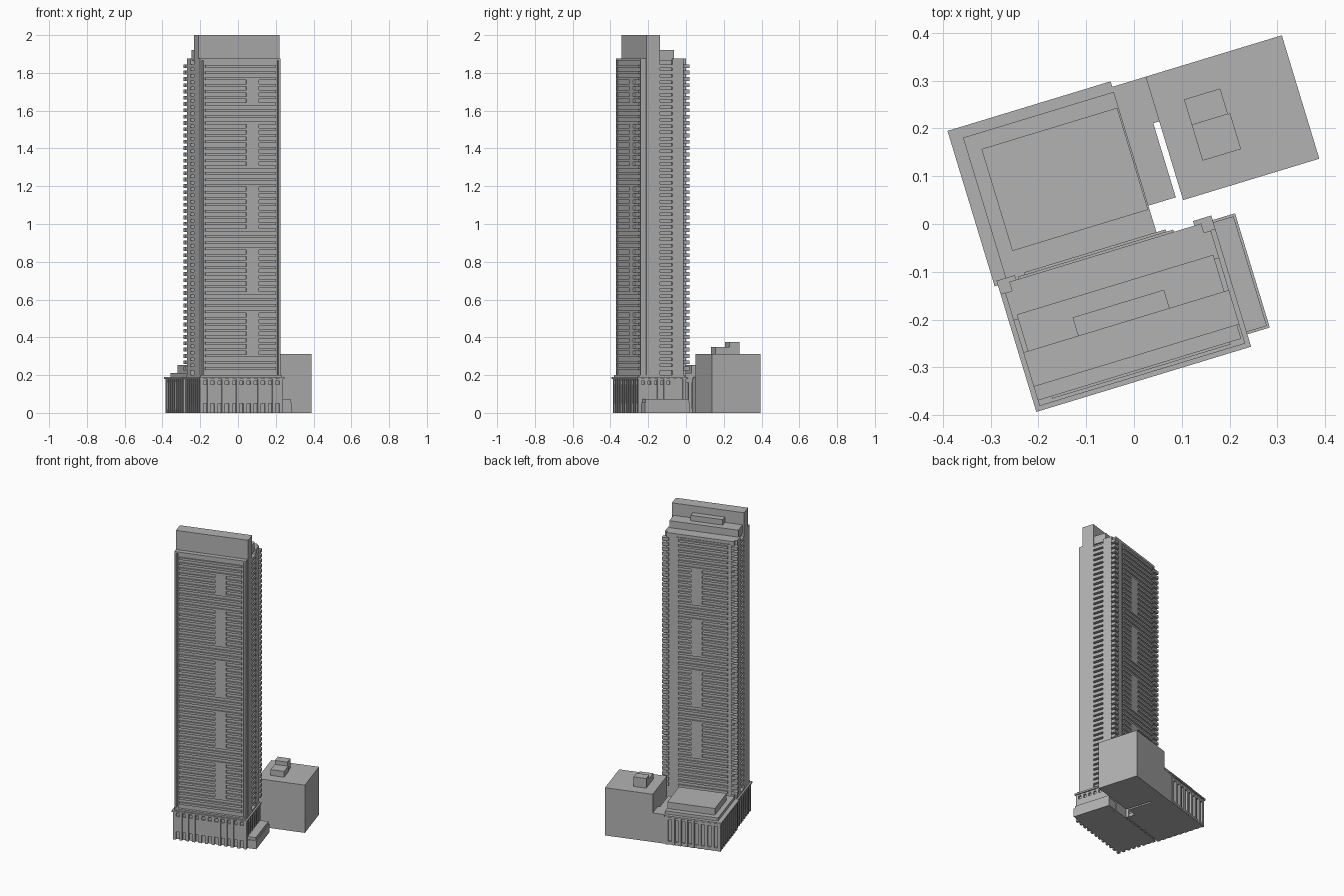
import bpy, bmesh, math
from mathutils import Matrix, Vector

if "Cube" in bpy.data.objects:
    bpy.data.objects.remove(bpy.data.objects["Cube"])

# Single concrete material
shade = 0.45
colour = (shade, shade, shade, 1)
concrete = bpy.data.materials.new("concrete grey")
concrete.use_nodes = True
concrete.diffuse_color = colour
concrete.node_tree.nodes["Principled BSDF"].inputs["Base Color"].default_value = colour

# Key lines of the plan, which is turned on the site
turn = Matrix.Rotation(math.radians(16.9), 4, 'Z')
left, right = -0.3, 0.15
front, slab_front, slab_back, pier_front, back = -0.29, -0.265, -0.19, -0.12, -0.04
middle = (left + right) / 2
half_width = (right - left) / 2

# Key heights
podium_top, roof, slab_top = 0.19, 1.875, 2
storey = 1 / 30
thin = 0.01
floors = [roof - 0.04 - storey * level for level in range(49)]


def build(name, boxes):
    """Join boxes, each (left, right, front, back, bottom, top), into one object."""
    bm = bmesh.new()
    for box in boxes:
        low, high = Vector(box[0::2]), Vector(box[1::2])
        place = Matrix.Translation((low + high) / 2) @ Matrix.Diagonal(high - low).to_4x4()
        bmesh.ops.create_cube(bm, size=1, matrix=place)
    bm.transform(turn)
    mesh = bpy.data.meshes.new(name)
    bm.to_mesh(mesh)
    bm.free()
    mesh.materials.append(concrete)
    bpy.context.collection.objects.link(bpy.data.objects.new(name, mesh))


def inset(plan, amount):
    """Shrink a plan rectangle on all four sides."""
    x_low, x_high, y_low, y_high = plan
    return (x_low + amount, x_high - amount, y_low + amount, y_high - amount)


def both_ends(inner, outer, y_low, y_high, bottom, top):
    """Matching boxes at both ends of the tower."""
    rest = (y_low, y_high, bottom, top)
    return [(middle + inner, middle + outer, *rest), (middle - outer, middle - inner, *rest)]


def frame(x_low, x_high, y_low, y_high, bottom, top):
    """Two uprights joined by a lintel."""
    rest = (y_low, y_high, bottom, top)
    return [(x_low, x_low + thin, *rest), (x_high - thin, x_high, *rest),
            (x_low, x_high, y_low, y_high, top - thin, top)]


def spread(start, end, count):
    return [start + (end - start) * step / (count - 1) for step in range(count)]


def facade(name, x_low, x_high, y_low, y_high, first_panel):
    """Balcony slabs on every floor, with tall proud panels over some of them."""
    build(name + "_balconies", [(x_low, x_high, y_low, y_high, z - 0.007, z + 0.007) for z in floors])
    centre = (left + right) / 2 + 0.065 if name == "front" else -0.055
    lowest = range(first_panel, len(floors), 10)
    build(name + "_panels", [(centre - 0.034, centre + 0.034, y_low, y_high,
                              floors[low], floors[max(low - 7, 2)]) for low in lowest])


def podium(name, plan, bands, across, along):
    """Recessed core, wall bands, columns on all sides and an overhanging cornice."""
    build(name + "_core", [(*inset(plan, thin * 2), 0, podium_top)])
    build(name + "_bands", [(*inset(plan, thin), bottom, top) for bottom, top in bands])
    x_low, x_high, y_low, y_high = inset(plan, thin * 1.5)
    spots = [(x, y) for x in spread(x_low, x_high, across) for y in (y_low, y_high)]
    spots += [(x, y) for y in spread(y_low, y_high, along) for x in (x_low, x_high)]
    size = thin * 0.9
    build(name + "_columns", [(x - size, x + size, y - size, y + size, 0, podium_top - thin)
                              for x, y in spots])
    build(name + "_cornice", [(*plan, podium_top - thin, podium_top)])


# Tower masses
build("tower_core", [(left + 0.02, right - 0.02, front, back - thin, 0, roof)])
build("tall_slab", [(left, right, slab_front, slab_back, podium_top, slab_top)])
build("upper_roof", [(left + thin, right - thin, slab_back, pier_front + thin, roof - thin, 1.92)])
build("roof_plant", [(-0.18, 0.02, slab_back, -0.15, roof, 1.955)])
build("side_piers", both_ends(0.1, half_width, pier_front, back - 0.02, 0, roof))
build("back_wall", [(left + 0.015, right - 0.015, back - 0.02, back, 0, roof)])

# Front and back faces with their edge frames
facade("front", left + 0.03, right - 0.03, front - thin, front, 6)
build("front_frame", frame(left, right - 0.005, front - thin / 2, slab_front, podium_top, roof))
facade("back", -0.25, 0.06, back, back + thin, 12)
build("back_frame", frame(-0.265, 0.075, back, back + thin / 2, podium_top, roof - 0.02))

# Balconies on the two narrow ends and round the back corners
ends, corners = [], []
for z in floors:
    ends += both_ends(half_width - 0.04, half_width, slab_back, pier_front, z - thin, z + thin)
    corners += both_ends(half_width - 0.03, half_width + thin, back - 0.02, back + thin, z - thin, z + thin)
build("end_balconies", ends)
build("corner_balconies", corners)

# Front podium and the step under the tower
front_plan = (left - thin, right + thin, -0.317, back)
podium("front_podium", front_plan, [(0.05, 0.15), (0.17, podium_top)], 12, 8)
build("front_podium_step", [(*inset(front_plan, thin), podium_top, podium_top + thin)])

# Rear podium with its stepped roof
rear_plan = (left - 0.017, 0.04, back, 0.3)
podium("rear_podium", rear_plan, [(0, 0.02), (0.16, podium_top)], 9, 9)
build("rear_podium_step", [(left + thin, 0.04, back, 0.277, podium_top, podium_top + 0.02)])
build("rear_podium_roof", [(left + 0.04, 0.037, 0.02, 0.243, podium_top, 0.253)])

# Low annex beside the front podium
annex = (right - thin, 0.209, front, back)
build("annex", [(*annex, 0, 0.055)])
build("annex_roof", [(*inset(annex, thin / 2), 0, 0.073)])

# Link to the separate rear block, leaving a narrow gap
block_left, block_right, block_front, block_back = 0.113, 0.411, 0.018, 0.288
build("link", [(0.03, 0.1, block_front + thin, block_back, 0, podium_top),
               (0.1, block_left, 0.19, block_back, 0, podium_top)])
build("rear_block", [(block_left, block_right, block_front, block_back, 0, 0.312)])
build("block_roof_boxes", [(0.176, 0.255, 0.163, 0.219, 0.3, 0.375),
                           (0.176, 0.26, 0.085, 0.163, 0.3, 0.35)])
